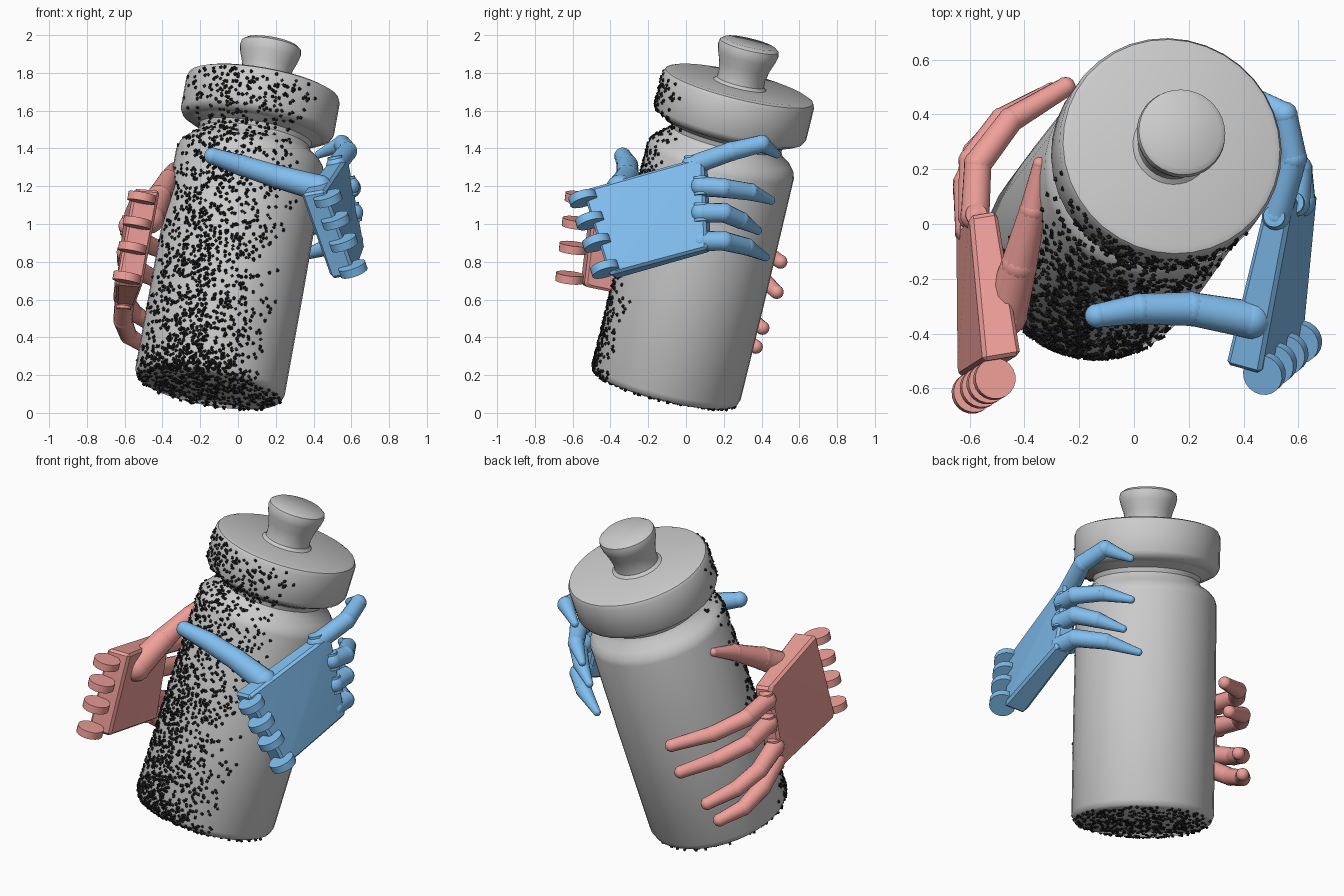
import bpy, bmesh, math, random
from mathutils import Vector, Matrix

if "Cube" in bpy.data.objects:
    bpy.data.objects.remove(bpy.data.objects["Cube"])

random.seed(4)
V = Vector


def material(name, rgb):
    m = bpy.data.materials.new(name)
    m.diffuse_color = (*rgb, 1)
    m.use_nodes = True
    m.node_tree.nodes["Principled BSDF"].inputs["Base Color"].default_value = m.diffuse_color
    return m


BLUE = material("blue", (0.22, 0.52, 0.87))
RED = material("red", (0.87, 0.35, 0.32))
BLACK = material("black", (0.015, 0.015, 0.015))


def finish(bm, name, mat=None, smooth=40):
    bmesh.ops.recalc_face_normals(bm, faces=bm.faces)
    me = bpy.data.meshes.new(name)
    bm.to_mesh(me)
    bm.free()
    ob = bpy.data.objects.new(name, me)
    bpy.context.collection.objects.link(ob)
    if mat:
        me.materials.append(mat)
    if smooth:
        bpy.ops.object.select_all(action='DESELECT')
        ob.select_set(True)
        bpy.context.view_layer.objects.active = ob
        bpy.ops.object.shade_smooth_by_angle(angle=math.radians(smooth))
    return ob


# Tilted frame of the bottle
AXIS = V((0.182, 0.245, 1)).normalized()
BASE = V((-0.155, -0.11, 0.127))
TILT = Matrix.Translation(BASE) @ V((0, 0, 1)).rotation_difference(AXIS).to_matrix().to_4x4()


def lathe(name, profile, n=36):
    bm = bmesh.new()
    rings = [[bm.verts.new(TILT @ V((r * math.cos(a), r * math.sin(a), z)))
              for a in (2 * math.pi * i / n for i in range(n))] for r, z in profile]
    for lo, hi in zip(rings, rings[1:]):
        for i in range(n):
            j = (i + 1) % n
            bm.faces.new((lo[i], lo[j], hi[j], hi[i]))
    bm.faces.new(rings[0][::-1])
    bm.faces.new(rings[-1])
    return finish(bm, name)


# Bottle: body with neck, screw cap, spout
BODY = [(0.375, 0), (0.392, 0.012), (0.402, 0.04), (0.402, 0.6), (0.397, 1.26),
        (0.388, 1.29), (0.36, 1.325), (0.315, 1.355), (0.298, 1.385), (0.305, 1.41), (0.36, 1.44)]
CAP = [(0.36, 1.435), (0.398, 1.455), (0.412, 1.48), (0.412, 1.655), (0.402, 1.676), (0.38, 1.685)]
SPOUT = [(0.15, 1.68), (0.128, 1.7), (0.126, 1.735), (0.138, 1.79), (0.156, 1.84), (0.164, 1.875),
         (0.16, 1.9), (0.14, 1.915)]
lathe("bottle_body", BODY)
lathe("bottle_cap", CAP)
lathe("bottle_spout", SPOUT)

# Black sample points over the front of the bottle and its base
OUTLINE = BODY[:-1] + CAP[1:]


def radius_at(t):
    for (r0, z0), (r1, z1) in zip(OUTLINE, OUTLINE[1:]):
        if z0 <= t <= z1:
            return r0 + (r1 - r0) * (t - z0) / (z1 - z0)
    return 0.4


def add_dot(bm, p):
    m = TILT @ Matrix.Translation(p) @ Matrix.Rotation(random.random() * 3, 4, 'Z')
    bmesh.ops.create_cube(bm, size=0.013, matrix=m @ Matrix.Rotation(0.78, 4, 'Y'))


bm = bmesh.new()
for i in range(1700):
    t = 1.3 * random.random() ** 1.5 if i < 1420 else random.uniform(1.3, 1.66)
    az = math.radians(random.triangular(-82, 46, -20) - 90)
    r = radius_at(t)
    add_dot(bm, V((r * math.cos(az), r * math.sin(az), t)))
for i in range(550):
    r, a = 0.385 * math.sqrt(random.random()), random.uniform(0, 2 * math.pi)
    add_dot(bm, V((r * math.cos(a), r * math.sin(a), 0)))
finish(bm, "sample_points", BLACK, 0)


def tube(bm, a, b, r0, r1, n=14):
    d = b - a
    m = Matrix.Translation((a + b) / 2) @ V((0, 0, 1)).rotation_difference(d).to_matrix().to_4x4()
    bmesh.ops.create_cone(bm, cap_ends=True, segments=n, radius1=r0, radius2=r1,
                          depth=d.length, matrix=m)


def digit(name, pts, radii, mat):
    """Jointed finger: tapered links with round joints and a rounded tip."""
    bm = bmesh.new()
    pts = [V(p) for p in pts]
    for i, (a, b) in enumerate(zip(pts, pts[1:])):
        tube(bm, a, b, radii[i], radii[i + 1])
    for p, r in zip(pts, radii):
        bmesh.ops.create_uvsphere(bm, u_segments=14, v_segments=8, radius=r * 1.03,
                                  matrix=Matrix.Translation(p))
    finish(bm, name, mat)


def hand(side, mat, corners, inward, lug, radii, thumb_radii, fingers, thumb):
    """corners of the back of the hand: upper knuckle, upper wrist, lower wrist, lower knuckle"""
    back = [V(c) for c in corners]
    off = V(inward)
    bm = bmesh.new()
    o = [bm.verts.new(c) for c in back]
    k = [bm.verts.new(c + off * (0.85 if i in (0, 3) else 1.15)) for i, c in enumerate(back)]
    for f in ((0, 1, 2), (0, 2, 3)):
        bm.faces.new([o[i] for i in f])
        bm.faces.new([k[i] for i in f[::-1]])
    for i in range(4):
        j = (i + 1) % 4
        bm.faces.new((o[i], k[i], k[j], o[j]))
    bmesh.ops.recalc_face_normals(bm, faces=bm.faces)
    bmesh.ops.bevel(bm, geom=list(bm.edges), offset=0.014, segments=1, affect='EDGES')
    finish(bm, side + "_palm", mat, 25)
    # wrist lugs
    bm = bmesh.new()
    wrist = back[2] - back[1]
    u = wrist.normalized()
    for t in (0.1, 0.36, 0.62, 0.93):
        c = back[1] + wrist * t + V(lug)
        tube(bm, c - u * 0.022, c + u * 0.022, 0.075, 0.075, 20)
    finish(bm, side + "_wrist_lugs", mat)
    # knuckle pins joining fingers to the palm
    bm = bmesh.new()
    v = (back[3] - back[0]).normalized()
    for f in fingers:
        c = V(f[0])
        tube(bm, c - v * 0.05, c + v * 0.05, 0.04, 0.04)
    finish(bm, side + "_knuckles", mat)
    for i, f in enumerate(fingers):
        digit(f"{side}_finger_{i + 1}", f, radii, mat)
    digit(side + "_thumb", thumb, thumb_radii, mat)


hand("right_hand", BLUE,
     [(0.58, 0.09, 1.36), (0.46, -0.55, 1.18), (0.62, -0.41, 0.73), (0.67, 0.11, 0.87)],
     (-0.11, 0.03, -0.02), (0, -0.01, 0), [0.053, 0.051, 0.046, 0.022], [0.07, 0.062, 0.056, 0.044],
     [[(0.52, 0.03, 1.31), (0.58, 0.24, 1.385), (0.55, 0.4, 1.425), (0.43, 0.48, 1.37)],
      [(0.59, 0.08, 1.2), (0.6, 0.2, 1.19), (0.52, 0.34, 1.17), (0.4, 0.45, 1.125)],
      [(0.61, 0.08, 1.06), (0.6, 0.2, 1.06), (0.52, 0.29, 1.02), (0.4, 0.38, 0.965)],
      [(0.61, 0.08, 0.91), (0.6, 0.2, 0.91), (0.48, 0.32, 0.88), (0.32, 0.42, 0.825)]],
     [(0.43, -0.35, 1.19), (0.21, -0.31, 1.25), (0.02, -0.31, 1.31), (-0.135, -0.335, 1.36)])

hand("left_hand", RED,
     [(-0.6, 0.03, 1.07), (-0.55, -0.5, 1.19), (-0.645, -0.56, 0.68), (-0.65, -0.03, 0.57)],
     (0.12, 0.02, -0.01), (0.05, -0.06, 0), [0.053, 0.05, 0.046, 0.036],
     [0.08, 0.066, 0.048, 0.024],
     [[(-0.58, 0.03, 0.99), (-0.57, 0.22, 0.95), (-0.45, 0.38, 0.88), (-0.25, 0.5, 0.8)],
      [(-0.59, 0.03, 0.85), (-0.59, 0.23, 0.8), (-0.48, 0.38, 0.73), (-0.3, 0.48, 0.64)],
      [(-0.6, -0.02, 0.69), (-0.61, 0.15, 0.61), (-0.55, 0.29, 0.53), (-0.43, 0.405, 0.45)],
      [(-0.6, -0.03, 0.6), (-0.61, 0.12, 0.49), (-0.58, 0.26, 0.41), (-0.49, 0.37, 0.35)]],
     [(-0.47, -0.33, 1.03), (-0.42, -0.15, 1.14), (-0.37, 0.05, 1.24), (-0.345, 0.22, 1.3)])
